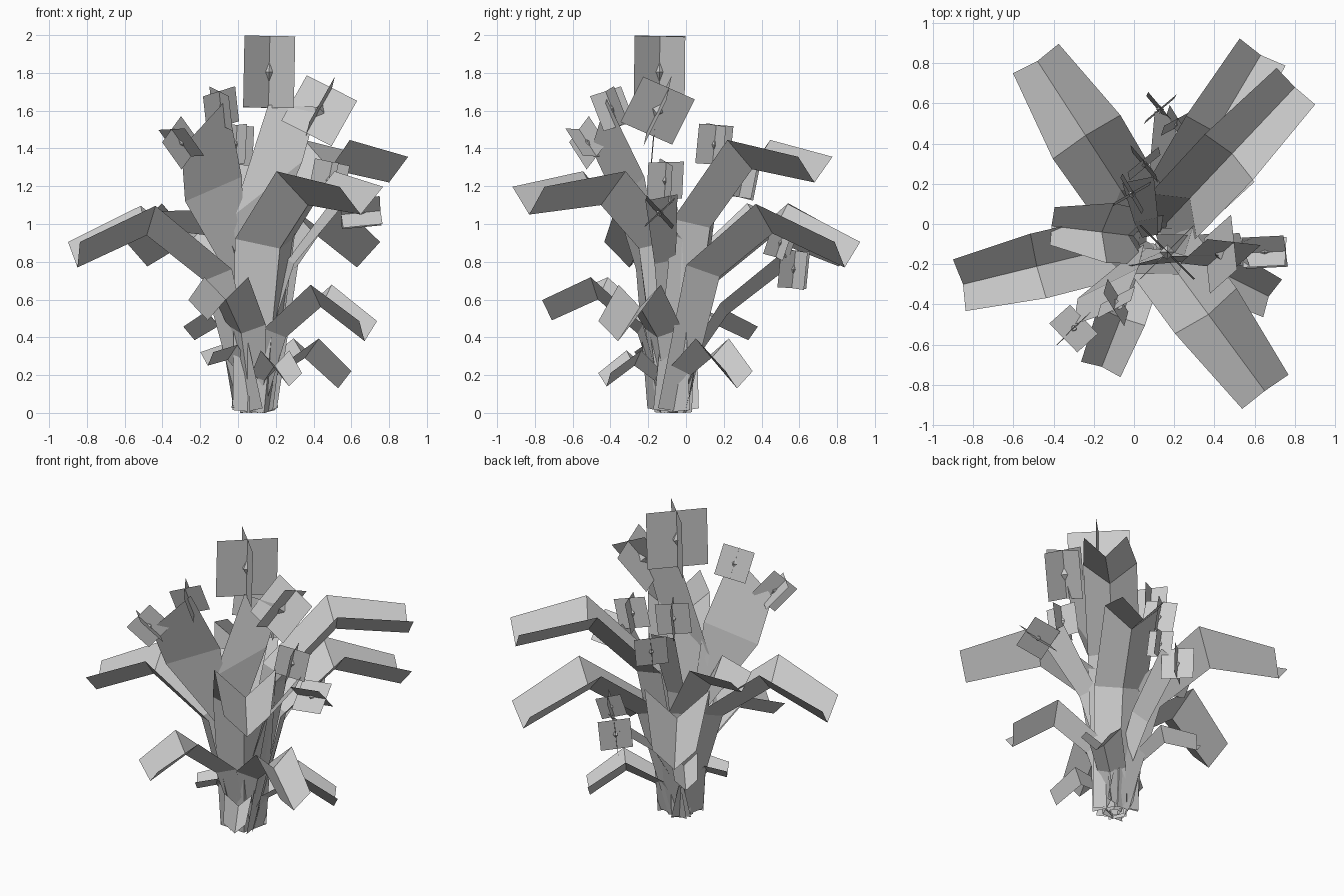
import bpy
from math import cos, sin, radians
from mathutils import Vector as V

if "Cube" in bpy.data.objects:
    bpy.data.objects.remove(bpy.data.objects["Cube"])

ROOT = V((0.09, -0.07, 0))


def add(name, verts, faces):
    me = bpy.data.meshes.new(name)
    me.from_pydata([tuple(v) for v in verts], [], faces)
    me.update()
    ob = bpy.data.objects.new(name, me)
    bpy.context.collection.objects.link(ob)
    return ob


def leaf(name, tip, frac, bend_z, mid_z, widths):
    """Gutter leaf: crease path root, mid, bend, tip with raised edges."""
    tip = V(tip)
    out = V((tip.x - ROOT.x, tip.y - ROOT.y, 0))
    d = out.normalized()
    side = V((-d.y, d.x, 0))
    path = [ROOT + d * min(0.08, widths[0] * 0.8),
            ROOT + out * (frac * 0.47) + V((0, 0, mid_z)),
            ROOT + out * frac + V((0, 0, bend_z)), tip]
    verts = []
    for i, (p, w) in enumerate(zip(path, widths)):
        a, b = path[max(i - 1, 0)], path[min(i + 1, 3)]
        t = (b - a).normalized()
        up = t.cross(side).normalized()
        up = (up + V((0, 0, (0, 0, 1, 2)[i]))).normalized()
        depth = w * (0.65, 0.8, 0.95, 1.03)[i]
        verts += [p - side * w + up * depth, p, p + side * w + up * depth]
    for v in verts:
        v.z = max(v.z, 0)
    faces = []
    for r in range(0, 9, 3):
        faces += [(r, r + 1, r + 4, r + 3), (r + 1, r + 2, r + 5, r + 4)]
    add(name, verts, faces)


big = (0.14, 0.18, 0.20, 0.135)
wide = (0.14, 0.19, 0.19, 0.143)
slim = (0.14, 0.16, 0.165, 0.132)
mid = (0.06, 0.11, 0.125, 0.105)
small = (0.04, 0.06, 0.085, 0.07)

# Tall leaves
leaf("leaf_back_left", (-.48, .81, .775), .58, .92, .70, big)
leaf("leaf_left", (-.85, -.30, .77), .61, .94, .70, slim)
leaf("leaf_back_right", (.63, .84, .77), .58, .95, .72, slim)
leaf("leaf_back_right_high", (.80, .68, 1.22), .56, 1.29, .98, slim)
leaf("leaf_left_short", (-.41, -.01, .97), .50, .94, .70, (.10, .13, .15, .095))
leaf("leaf_front_right", (.65, -.83, 1.05), .50, 1.10, .87, wide)
# Lower leaves
leaf("leaf_low_front_left", (-.16, -.71, .49), .62, .60, .42, mid)
leaf("leaf_low_right", (.67, -.36, .38), .60, .56, .40, mid)
leaf("leaf_low_right_back", (.53, .27, .13), .60, .29, .20, (.05, .09, .11, .09))
leaf("leaf_low_front", (.27, -.42, .14), .58, .25, .17, small)
leaf("leaf_low_left", (-.16, -.21, .25), .58, .28, .19, small)
leaf("leaf_low_back", (-.23, .33, .385), .60, .46, .32, small)


def flower(name, pos, axis, half, spin):
    """Two crossed square cards round an axis, with a small eight-sided bead."""
    q = V((0, 0, 1)).rotation_difference(V(axis).normalized())
    p, a = V(pos), radians(spin)
    up = q @ V((0, 0, half))
    verts, faces = [], []
    for k in range(2):
        s = q @ V((cos(a), sin(a), 0)) * half
        a += radians(90)
        n = len(verts)
        verts += [p - s - up, p + s - up, p + s + up, p - s + up]
        faces.append((n, n + 1, n + 2, n + 3))
    add(name + "_petals", verts, faces)
    r = half * 0.2
    ring = [p + q @ V((x * r, y * r, 0)) for x, y in ((1, 0), (0, 1), (-1, 0), (0, -1))]
    ring += [p + up * .27, p - up * .27]
    add(name + "_bead", ring, [(i, (i + 1) % 4, 4) for i in range(4)]
        + [((i + 1) % 4, i, 5) for i in range(4)])


blooms = [
    ((.165, -.14, 1.805), (.02, .01, 1), .19, 45),
    ((.43, -.15, 1.60), (.45, .40, .8), .15, 0),
    ((-.09, -.39, 1.61), (-.1, -.35, .9), .10, 30),
    ((-.30, -.52, 1.43), (-.5, -.45, .7), .10, 45),
    ((-.01, .15, 1.42), (.05, .1, 1), .105, 30),
    ((.48, -.11, 1.23), (.2, .05, 1), .10, 20),
    ((.65, -.14, 1.06), (1, .05, .1), .105, 45),
    ((.21, .50, .90), (.1, .3, .9), .08, 30),
    ((.13, .57, .76), (.05, .1, 1), .10, 40),
    ((.05, .30, 1.24), (-.05, .2, 1), .10, 40),
]
for i, (p, ax, h, s) in enumerate(blooms):
    flower(f"flower_{i + 1}", p, ax, h, s)

# Flat stem cards carrying the flowers
add("stem_card_front_left",
    [(.05, -.10, .55), (-.28, -.37, 1.12), (-.30, -.50, 1.40),
     (-.06, -.42, 1.66), (.02, -.22, 1.25)],
    [(0, 1, 4), (1, 2, 3, 4)])
add("stem_card_top",
    [(.06, -.12, .3), (-.03, -.21, 1.04), (.16, -.16, 1.63),
     (.42, -.155, 1.62), (.34, -.18, 1.33), (.16, -.13, .9)],
    [(0, 1, 4, 5), (1, 2, 3, 4)])


def stem(name, path, side, widths):
    side = V(side).normalized()
    verts = []
    for p, w in zip(path, widths):
        verts += [V(p) - side * w, V(p) + side * w]
    n = len(path) - 1
    add(name, verts, [(2 * i, 2 * i + 1, 2 * i + 3, 2 * i + 2) for i in range(n)])


stem("stem_card_back", [(.08, -.06, .3), (.06, .02, .85), (.02, .22, 1.32)],
     (1, .2, 0), (.04, .06, .08))
stem("stem_card_right", [(.12, -.09, .3), (.28, -.11, .8), (.55, -.13, 1.14)],
     (-.3, 1, .2), (.04, .06, .09))
stem("stem_card_low_back", [(.10, -.03, .2), (.12, .2, .55), (.16, .54, .82)],
     (.8, -.3, .5), (.04, .06, .07))
